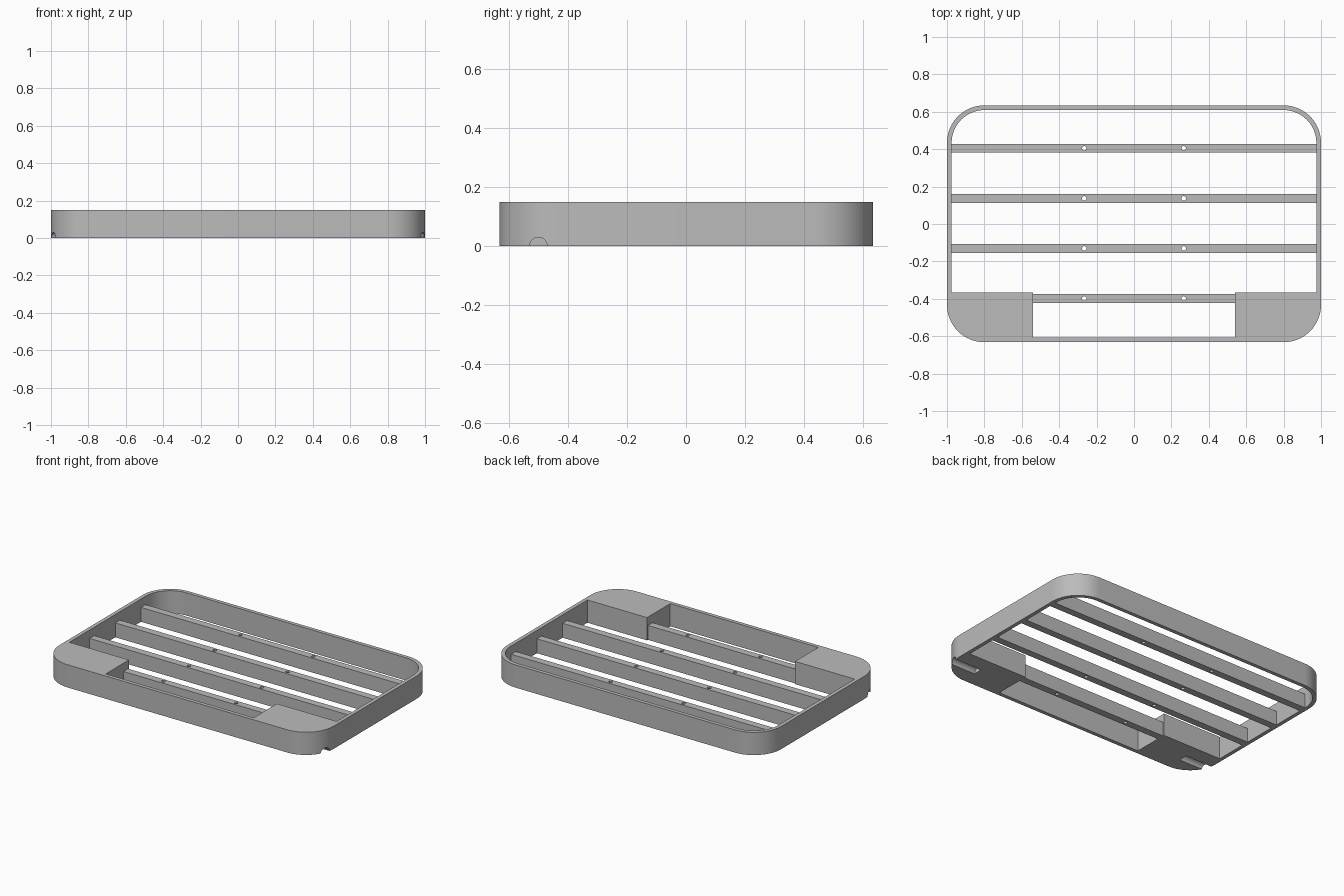
import bpy, bmesh, math

cube = bpy.data.objects.get("Cube")
if cube:
    bpy.data.objects.remove(cube, do_unlink=True)

HEIGHT = 0.15
SLAT_HEIGHT = 0.095
FRONT, BACK = -0.632, 0.634
WALL = 0.025
RADIUS = 0.2

grey = bpy.data.materials.new("plain grey")
grey.use_nodes = True
grey.diffuse_color = (0.5, 0.5, 0.5, 1)
grey.node_tree.nodes["Principled BSDF"].inputs["Base Color"].default_value = grey.diffuse_color


def arc(cx, cy, r, start, end, steps=16):
    angles = [math.radians(start + (end - start) * i / steps) for i in range(steps + 1)]
    return [(cx + r * math.cos(a), cy + r * math.sin(a)) for a in angles]


def prism(name, outline, z0, z1):
    """Extrude a counter-clockwise outline upward."""
    bm = bmesh.new()
    base = bm.faces.new([bm.verts.new((x, y, z0)) for x, y in outline])
    top = bmesh.ops.extrude_face_region(bm, geom=[base])["geom"]
    bmesh.ops.translate(bm, vec=(0, 0, z1 - z0),
                        verts=[v for v in top if isinstance(v, bmesh.types.BMVert)])
    bmesh.ops.recalc_face_normals(bm, faces=bm.faces)
    mesh = bpy.data.meshes.new(name)
    bm.to_mesh(mesh)
    bm.free()
    mesh.materials.append(grey)
    obj = bpy.data.objects.new(name, mesh)
    bpy.context.collection.objects.link(obj)
    return obj


def circle(cx, cy, r, steps=24):
    return arc(cx, cy, r, 0, 360, steps)[:-1]


def carve(obj, cutters):
    """Cut the helpers out of the part, then discard them."""
    for cutter in cutters:
        cutter.hide_render = True
        mod = obj.modifiers.new("cut", 'BOOLEAN')
        mod.operation = 'DIFFERENCE'
        mod.solver = 'EXACT'
        mod.object = cutter
    bpy.context.view_layer.update()
    graph = bpy.context.evaluated_depsgraph_get()
    mesh = bpy.data.meshes.new_from_object(obj.evaluated_get(graph))
    obj.modifiers.clear()
    obj.data = mesh
    for cutter in cutters:
        bpy.data.objects.remove(cutter, do_unlink=True)


def smooth(obj):
    bpy.ops.object.select_all(action='DESELECT')
    obj.select_set(True)
    bpy.context.view_layer.objects.active = obj
    bpy.ops.object.shade_smooth_by_angle(angle=math.radians(30))


# Outer frame with rounded corners
cx = 1 - RADIUS
outer = (arc(cx, BACK - RADIUS, RADIUS, 0, 90) + arc(-cx, BACK - RADIUS, RADIUS, 90, 180)
         + arc(-cx, FRONT + RADIUS, RADIUS, 180, 270) + arc(cx, FRONT + RADIUS, RADIUS, 270, 360))
frame = prism("frame", outer, 0, HEIGHT)

# Opening that leaves two solid corner blocks at the front
block_x, block_y = 0.54, -0.365
inner_r = RADIUS - WALL
opening = (arc(cx, BACK - RADIUS, inner_r, 0, 90) + arc(-cx, BACK - RADIUS, inner_r, 90, 180)
           + [(-1 + WALL, block_y), (-block_x, block_y), (-block_x, FRONT + WALL),
              (block_x, FRONT + WALL), (block_x, block_y), (1 - WALL, block_y)])
cutters = [prism("opening_cutter", opening, -0.1, HEIGHT + 0.1)]

# Half-round cable grooves under each block
for side in (-1, 1):
    groove = prism("groove_cutter", circle(0, 0, 0.03), -0.15, 0.15)
    groove.rotation_euler = (0, math.pi / 2, 0)
    groove.location = (side * 0.95, -0.5, 0)
    cutters.append(groove)
carve(frame, cutters)
smooth(frame)

# Cross slats with screw holes; the front one spans between the blocks
for i in range(4):
    y = 0.405 - 0.2677 * i
    half = block_x if i == 3 else 1 - WALL
    w = 0.024
    slat = prism(f"slat_{i + 1}", [(-half, y - w), (half, y - w), (half, y + w), (-half, y + w)],
                 0, SLAT_HEIGHT)
    carve(slat, [prism("hole_cutter", circle(s * 0.266, y, 0.012), -0.1, HEIGHT) for s in (-1, 1)])
    smooth(slat)
